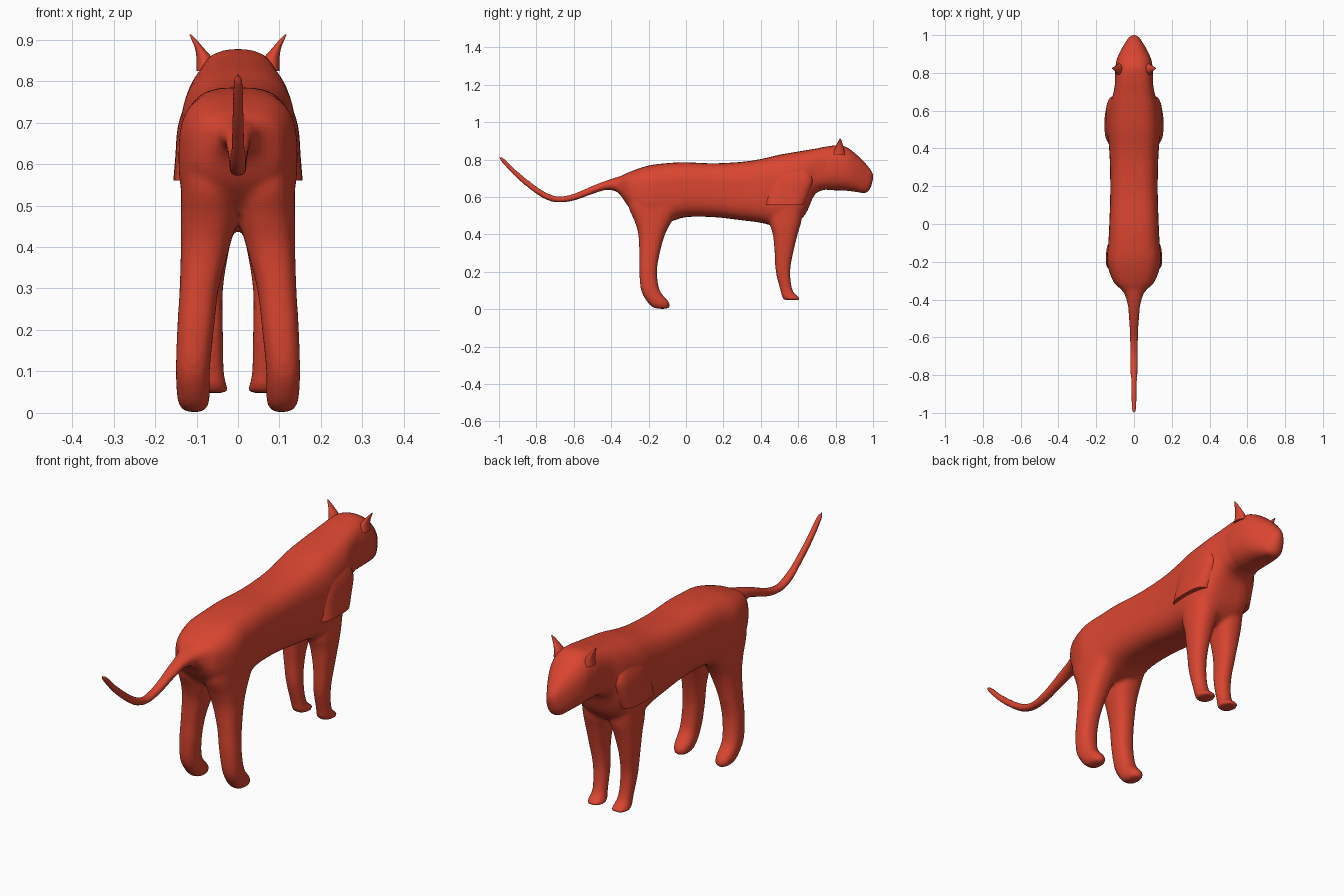
import bpy
import math

old = bpy.data.objects.get("Cube")
if old:
    bpy.data.objects.remove(old)

coat = bpy.data.materials.new("red coat")
coat.use_nodes = True
colour = (0.70, 0.06, 0.03, 1)
coat.diffuse_color = colour
coat.node_tree.nodes["Principled BSDF"].inputs["Base Color"].default_value = colour


def spline(rows, steps):
    """Catmull-Rom interpolation through rows of numbers."""
    out = []
    last = len(rows) - 1
    for i in range(last):
        a, b = rows[max(i - 1, 0)], rows[i]
        c, d = rows[i + 1], rows[min(i + 2, last)]
        for s in range(steps):
            t = s / steps
            out.append([q + t / 2 * (r - p + t * (2 * p - 5 * q + 4 * r - w
                        + t * (3 * (q - r) + w - p)))
                        for p, q, r, w in zip(a, b, c, d)])
    return out + [list(rows[last])]


def ring_points(count, power):
    """Unit superellipse, squarer with a higher power."""
    points = []
    for k in range(count):
        angle = math.tau * k / count
        c, s = math.cos(angle), math.sin(angle)
        points.append((math.copysign(abs(c) ** (2 / power), c),
                       math.copysign(abs(s) ** (2 / power), s)))
    return points


def loft(name, rings):
    """Closed tube through equal-sized rings of points."""
    n = len(rings[0])
    verts = [p for ring in rings for p in ring]
    faces = [tuple(range(n))[::-1], tuple(range(len(verts) - n, len(verts)))]
    for i in range(len(rings) - 1):
        for k in range(n):
            m = (k + 1) % n
            faces.append((i * n + k, i * n + m, i * n + n + m, i * n + n + k))
    mesh = bpy.data.meshes.new(name)
    mesh.from_pydata(verts, [], faces)
    mesh.materials.append(coat)
    obj = bpy.data.objects.new(name, mesh)
    bpy.context.collection.objects.link(obj)
    return obj


def spine_loft(name, rows, power, steps=4):
    """Rows: y, bottom, top, half width."""
    unit = ring_points(32, power)
    return loft(name, [[(w * u, y, (lo + hi) / 2 + (hi - lo) / 2 * v) for u, v in unit]
                       for y, lo, hi, w in spline(rows, steps)])


def limb_loft(name, side, rows, power=2.4, steps=4):
    """Rows: z, back, front, inner, outer."""
    unit = ring_points(24, power)
    return loft(name, [[(side * ((i + o) / 2 + (o - i) / 2 * u),
                         (b + f) / 2 + (f - b) / 2 * v, z) for u, v in unit]
                       for z, b, f, i, o in spline(rows, steps)])


def select(objects):
    bpy.ops.object.select_all(action="DESELECT")
    for obj in objects:
        obj.select_set(True)
    bpy.context.view_layer.objects.active = objects[0]


# Tail
tail = spine_loft("tail", [
    (-1, .805, .82, .008), (-.97, .768, .805, .014), (-.9, .695, .737, .016),
    (-.8, .615, .657, .018), (-.74, .582, .621, .02), (-.68, .57, .603, .021),
    (-.6, .58, .618, .023), (-.5, .615, .66, .028), (-.42, .638, .69, .036),
    (-.34, .62, .715, .06), (-.25, .6, .74, .08)], 2)

# Trunk with neck
trunk = spine_loft("trunk", [
    (-.39, .645, .69, .035), (-.35, .61, .71, .065), (-.3, .54, .735, .112),
    (-.2, .465, .768, .143), (-.1, .465, .781, .136), (0, .492, .785, .131),
    (.15, .492, .78, .126), (.3, .475, .788, .127), (.4, .462, .803, .132),
    (.5, .44, .826, .14), (.58, .455, .84, .136), (.64, .51, .85, .127),
    (.69, .615, .858, .11), (.75, .64, .87, .1), (.8, .65, .876, .095)], 3)

# Head tapering to the muzzle
head = spine_loft("head", [
    (.7, .65, .855, .09), (.76, .637, .87, .102), (.82, .635, .878, .1),
    (.87, .632, .86, .092), (.92, .625, .82, .07), (.96, .62, .78, .046),
    (.985, .645, .75, .03), (1, .69, .725, .012)], 2.5)

skin = [trunk, tail, head]
shoulders = []
ears = []
for side, label in ((1, "left"), (-1, "right")):
    # Hind leg with rounded paw
    skin.append(limb_loft("hind_leg_" + label, side, [
        (.002, -.15, -.1, .09, .12), (.012, -.18, -.088, .075, .138),
        (.04, -.208, -.092, .068, .147), (.1, -.24, -.14, .068, .15),
        (.2, -.25, -.155, .058, .147), (.3, -.25, -.14, .046, .141),
        (.4, -.255, -.112, .02, .138), (.47, -.275, -.075, .002, .138),
        (.56, -.31, -.02, .002, .137), (.68, -.3, .0, .02, .13)]))
    # Front leg with flat-soled paw
    skin.append(limb_loft("front_leg_" + label, side, [
        (.048, .53, .612, .025, .1), (.062, .515, .607, .026, .1),
        (.1, .505, .57, .034, .097), (.2, .48, .557, .036, .105),
        (.3, .474, .573, .036, .116), (.4, .464, .597, .02, .127),
        (.47, .445, .617, .004, .132), (.58, .45, .63, .004, .135)]))
    # Shoulder plate with a sharp lower edge
    shoulders.append(limb_loft("shoulder_" + label, side, [
        (.56, .42, .635, .03, .156), (.62, .43, .66, .03, .151),
        (.69, .45, .68, .03, .145), (.75, .47, .66, .03, .125),
        (.79, .5, .62, .03, .1)], 3.2))
    # Pointed ear curving outward
    ears.append(limb_loft("ear_" + label, side, [
        (.825, .785, .85, .055, .1), (.855, .795, .845, .062, .1),
        (.88, .805, .838, .083, .104), (.9, .815, .832, .1, .112),
        (.912, .822, .827, .112, .117)], 2))

# Fuse the body into one smooth skin
select(skin)
bpy.ops.object.join()
body = bpy.context.object
body.name = "body"
remesh = body.modifiers.new("fuse", "REMESH")
remesh.mode = "VOXEL"
remesh.voxel_size = 0.009
remesh.use_smooth_shade = True
smooth = body.modifiers.new("soften", "SMOOTH")
smooth.factor = 0.5
smooth.iterations = 6

select([body])
bpy.ops.object.shade_smooth()
select(shoulders + ears)
bpy.ops.object.shade_smooth_by_angle(angle=math.radians(40))
